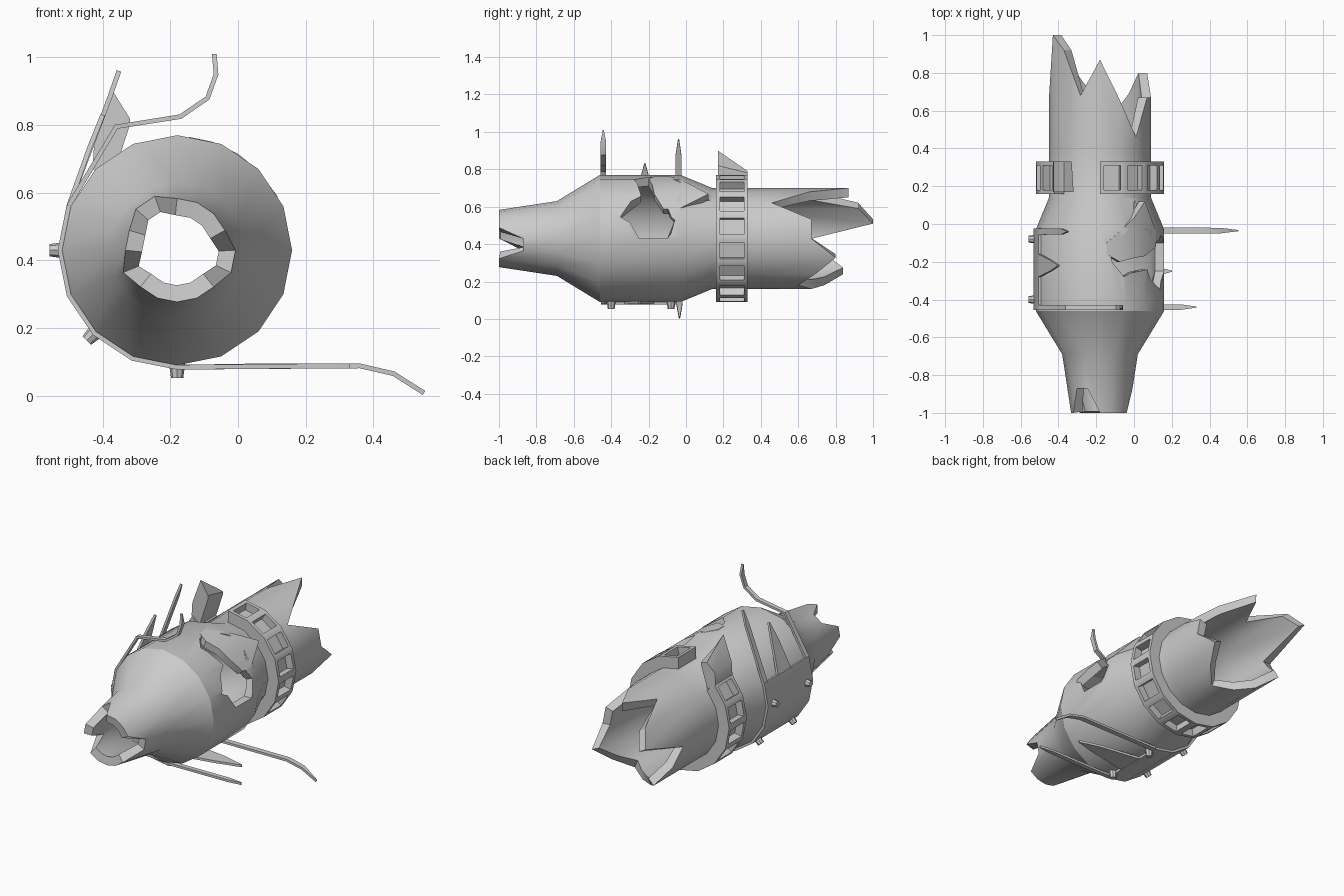
import bpy, bmesh, math
from mathutils import Vector

if "Cube" in bpy.data.objects:
    bpy.data.objects.remove(bpy.data.objects["Cube"])

AXIS_X, AXIS_Z, STEP = -0.18, 0.43, 22.5

metal = bpy.data.materials.new("grey metal")
metal.use_nodes = True
GREY = (0.6, 0.6, 0.6, 1)
metal.diffuse_color = GREY
metal.node_tree.nodes["Principled BSDF"].inputs["Base Color"].default_value = GREY


def polar(deg, r, y):
    """Point around the hull axis, measured from +x towards +z."""
    a = math.radians(deg)
    return Vector((AXIS_X + r * math.cos(a), y, AXIS_Z + r * math.sin(a)))


def make(name, verts, faces, thickness=0, offset=-1, cutter=None):
    """Mesh object with optional wall thickness and hole, then sharp-edge smoothing."""
    mesh = bpy.data.meshes.new(name)
    mesh.from_pydata(verts, [], faces)
    bm = bmesh.new()
    bm.from_mesh(mesh)
    bmesh.ops.recalc_face_normals(bm, faces=bm.faces)
    bm.to_mesh(mesh)
    bm.free()
    mesh.materials.append(metal)
    obj = bpy.data.objects.new(name, mesh)
    bpy.context.collection.objects.link(obj)
    if thickness:
        mod = obj.modifiers.new("wall", 'SOLIDIFY')
        mod.thickness, mod.offset = thickness, offset
    if cutter:
        mod = obj.modifiers.new("hole", 'BOOLEAN')
        mod.object, mod.operation, mod.solver = cutter, 'DIFFERENCE', 'EXACT'
    if obj.modifiers:
        dg = bpy.context.evaluated_depsgraph_get()
        done = bpy.data.meshes.new_from_object(obj.evaluated_get(dg))
        obj.modifiers.clear()
        obj.data = done
    smooth(obj)
    return obj


def smooth(obj):
    bpy.ops.object.select_all(action='DESELECT')
    obj.select_set(True)
    bpy.context.view_layer.objects.active = obj
    bpy.ops.object.shade_smooth_by_angle(angle=math.radians(30))


def loft(rows, closed=False):
    """Quads joining equal rows of points."""
    n = len(rows[0])
    verts = [p for row in rows for p in row]
    faces = [(i * n + j, i * n + (j + 1) % n, (i + 1) * n + (j + 1) % n, (i + 1) * n + j)
             for i in range(len(rows) - 1) for j in range(n if closed else n - 1)]
    return verts, faces


# Cutter for the torn hole in the side: (y, angle) outline
outline = [(-0.35, 20), (-0.24, 42), (-0.28, 68), (-0.13, 82), (0.13, 48),
           (-0.03, 44), (-0.1, 30), (-0.06, 17), (-0.1, 0), (-0.25, 0)]
verts, faces = loft([[polar(a, r, y) for y, a in outline] for r in (0.17, 0.5)], True)
n = len(outline)
faces += [tuple(range(n)), tuple(range(n, 2 * n))]
hole = make("hole_cutter", verts, faces)
hole.hide_render = True
hole.hide_set(True)

# Hull: revolved tube with ragged nose and tail
nose = [-1] * 16
for i in (0, 5, 6, 9, 15):
    nose[i] = -0.87
tail = [0.67, 0.67, 0.46, 0.66, 0.87, 0.68, 0.92, 1.0,
        0.67, 0.74, 0.84, 0.74, 0.67, 0.6, 0.69, 0.8]
rows = [[polar(i * STEP, 0.153 + (y + 1) * 0.15, y) for i, y in enumerate(nose)]]
for y, r in ((-0.69, 0.2), (-0.46, 0.34), (-0.03, 0.34), (0.14, 0.27), (0.4, 0.27)):
    rows.append([polar(i * STEP, r, y) for i in range(16)])
rows.append([polar(i * STEP, 0.27, y) for i, y in enumerate(tail)])
make("hull", *loft(rows, True), thickness=0.05, cutter=hole)
bpy.data.objects.remove(hole)

# Torn flap left standing over the hole
flap = [[polar(a, 0.337, y0), polar(a, 0.337, y1)] for a, y0, y1 in
        ((28, -0.12, -0.04), (45, -0.17, 0.12), (58, -0.18, 0.03), (72, -0.2, -0.04), (84, -0.16, -0.1))]
make("hole_flap", *loft(flap), thickness=0.045)

# Collar: broken ring with a recessed window on every facet
arc = [135 + i * STEP for i in range(15)]
section = [(0.34, 0.16), (0.34, 0.33), (0.262, 0.33), (0.262, 0.16)]
verts, faces = loft([[polar(a, r, y) for r, y in section] for a in arc], True)
last = len(verts) - 4
faces += [(0, 1, 2, 3), tuple(range(last, last + 4))]
collar = make("collar", verts, faces)
bm = bmesh.new()
bm.from_mesh(collar.data)
axis = Vector((AXIS_X, 0.245, AXIS_Z))
outer = [f for f in bm.faces if (f.calc_center_median() - axis).length > 0.32]
bmesh.ops.inset_individual(bm, faces=outer, thickness=0.03)
for f in bmesh.ops.extrude_discrete_faces(bm, faces=outer)["faces"]:
    bmesh.ops.translate(bm, verts=f.verts, vec=f.normal * -0.045)
bm.to_mesh(collar.data)
bm.free()
smooth(collar)

# Collar fragment bent outwards at the break
base = [(-0.43, 0.67), (-0.375, 0.63), (-0.32, 0.80), (-0.32, 0.82), (-0.37, 0.9), (-0.425, 0.75)]
back = [(-0.43, 0.67), (-0.375, 0.63), (-0.33, 0.77), (-0.33, 0.78), (-0.37, 0.79), (-0.425, 0.74)]
verts, faces = loft([[(x, 0.17, z) for x, z in base], [(x, 0.33, z) for x, z in back]], True)
make("collar_fragment", verts, faces + [tuple(range(6)), tuple(range(6, 12))])


def strip(name, path, y, widths):
    """Thin sheet-metal strip along an (x, z) path."""
    rows = [[(x, y - w / 2, z), (x, y + w / 2, z)] for (x, z), w in zip(path, widths)]
    return make(name, *loft(rows), thickness=0.014, offset=0)


# Patch panel wrapped round the side, with bent strips and torn tongues
wrap = [polar(157.5 + i * STEP, 0.346, 0) for i in range(6)]
wrap = [(p.x, p.z) for p in wrap]
top, bottom = wrap[0], wrap[-1]
strip("side_panel", wrap, -0.24, [0.43] * 6)
strip("front_upper_strip", [top, (-0.36, 0.795), (-0.17, 0.825), (-0.09, 0.88),
                            (-0.065, 0.95), (-0.07, 1.01)], -0.442, [0.028] * 5 + [0.006])
strip("rear_upper_strip", [top, (-0.38, 0.88), (-0.352, 0.96)], -0.04, [0.035, 0.03, 0.006])
strip("front_lower_strip", [bottom, (0.25, 0.088), (0.33, 0.088)], -0.44, [0.028, 0.028, 0.006])
strip("rear_lower_strip", [bottom, (0.36, 0.088), (0.46, 0.065), (0.55, 0.008)],
      -0.035, [0.032, 0.032, 0.028, 0.006])
strip("upper_tongue", [top, (-0.44, 0.73), (-0.40, 0.83)], -0.22, [0.12, 0.06, 0.006])
strip("lower_tongue", [bottom, (0.06, 0.088), (0.2, 0.088)], -0.25, [0.16, 0.08, 0.006])

# Rivets holding the panel
for angle in (180, 225, 270):
    for place, y in (("front", -0.4), ("rear", -0.08)):
        out = polar(angle, 1, 0) - polar(angle, 0, 0)
        side = Vector((-out.z, 0, out.x))
        rows = []
        for r, size in ((0.335, 0.024), (0.378, 0.018)):
            c = polar(angle, r, y)
            rows.append([c + side * size * math.cos(k * math.pi / 4)
                         + Vector((0, size * math.sin(k * math.pi / 4), 0)) for k in range(8)])
        verts, faces = loft(rows, True)
        make(f"{place}_rivet_{angle}", verts, faces + [tuple(range(8)), tuple(range(8, 16))])
